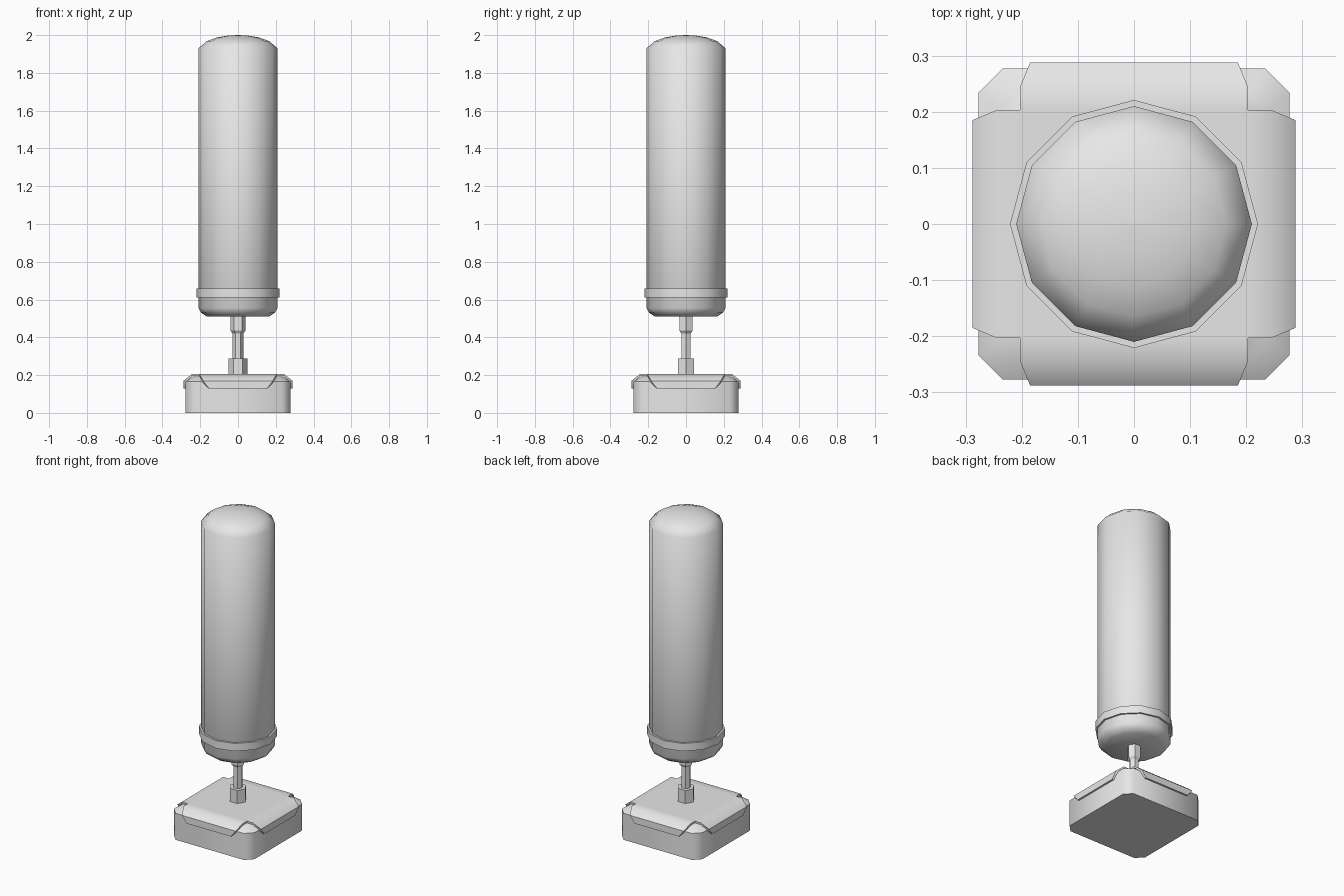
import bpy, bmesh
from math import pi, cos, sin, radians

cube = bpy.data.objects.get("Cube")
if cube:
    bpy.data.objects.remove(cube, do_unlink=True)

grey = bpy.data.materials.new("plain_grey")
grey.use_nodes = True
grey.diffuse_color = (0.8, 0.8, 0.8, 1)
grey.node_tree.nodes["Principled BSDF"].inputs["Base Color"].default_value = (0.8, 0.8, 0.8, 1)


def finish(bm, name, angle):
    """Turn a bmesh into a named object, smooth below the given angle."""
    bmesh.ops.remove_doubles(bm, verts=bm.verts, dist=0.0001)
    bmesh.ops.recalc_face_normals(bm, faces=bm.faces)
    mesh = bpy.data.meshes.new(name)
    bm.to_mesh(mesh)
    bm.free()
    mesh.materials.append(grey)
    obj = bpy.data.objects.new(name, mesh)
    bpy.context.collection.objects.link(obj)
    bpy.ops.object.select_all(action="DESELECT")
    obj.select_set(True)
    bpy.context.view_layer.objects.active = obj
    if angle:
        bpy.ops.object.shade_smooth_by_angle(angle=radians(angle))
    return obj


def loft(name, rings, angle):
    """Skin a stack of equal-length rings and cap both ends."""
    bm = bmesh.new()
    loops = [[bm.verts.new(p) for p in ring] for ring in rings]
    n = len(loops[0])
    for low, high in zip(loops, loops[1:]):
        for i in range(n):
            j = (i + 1) % n
            bm.faces.new((low[i], low[j], high[j], high[i]))
    bm.faces.new(loops[0][::-1])
    bm.faces.new(loops[-1])
    return finish(bm, name, angle)


def turned(name, profile, sides, angle):
    """Revolve (radius, height) pairs around the z axis."""
    rings = [[(r * cos(2 * pi * i / sides), r * sin(2 * pi * i / sides), z)
              for i in range(sides)] for r, z in profile]
    return loft(name, rings, angle)


def octagon(h, c, z):
    """Square ring of half width h with corners cut by c."""
    k = h - c
    return [(h, -k, z), (h, k, z), (k, h, z), (-k, h, z),
            (-h, k, z), (-h, -k, z), (-k, -h, z), (k, -h, z)]


# Weighted base block with cut corners
loft("base_block", [octagon(0.277, 0.043, 0), octagon(0.277, 0.043, 0.165),
                    octagon(0.238, 0.035, 0.193)], 50)

# Base cover: square top with a folded flap on each side
bm = bmesh.new()
half = 0.203
bm.faces.new([bm.verts.new((x * half, y * half, 0.205))
              for x, y in ((-1, -1), (1, -1), (1, 1), (-1, 1))])
flap = [(half, half, 0.205), (half, 0.245, 0.205), (0.185, 0.288, 0.17), (0.153, 0.288, 0.128)]
for turn in range(4):
    c, s = round(cos(turn * pi / 2)), round(sin(turn * pi / 2))
    rows = [[bm.verts.new((c * x - s * y, s * x + c * y, z)) for x in (-w, w)]
            for w, y, z in flap]
    for a, b in zip(rows, rows[1:]):
        bm.faces.new((a[0], a[1], b[1], b[0]))
bmesh.ops.remove_doubles(bm, verts=bm.verts, dist=0.0001)
bmesh.ops.recalc_face_normals(bm, faces=bm.faces)
if sum(f.normal.z for f in bm.faces) < 0:
    bmesh.ops.reverse_faces(bm, faces=bm.faces)
# Give the sheet thickness by extruding a lowered, inset copy
bm.normal_update()
shell = bmesh.ops.duplicate(bm, geom=bm.verts[:] + bm.edges[:] + bm.faces[:])
twin = shell["vert_map"]
rim = [e for e in shell["edge_map"] if isinstance(e, bmesh.types.BMEdge) and e.is_boundary]
originals = set(v for f in bm.faces[:17 - 4] for v in f.verts)
for e in {e for e in rim if e.verts[0] in originals}:
    a, b = e.verts
    bm.faces.new((a, b, twin[b], twin[a]))
for v in originals:
    w = twin[v]
    w.co.z -= 0.011 if v.co.z > 0.16 else 0
    for axis in (0, 1):
        if abs(w.co[axis]) > 0.28:
            w.co[axis] *= 0.277 / 0.288
finish(bm, "base_cover", 45)

# Hexagonal socket and post
turned("post_socket", [(0.05, 0.2), (0.05, 0.287)], 6, 0)
turned("post", [(0.028, 0.28), (0.028, 0.42), (0.04, 0.435), (0.04, 0.52)], 6, 0)

# Punching bag and its strap
turned("bag", [(0.165, 0.51), (0.195, 0.53), (0.21, 0.555), (0.21, 1.93), (0.165, 1.968),
               (0.11, 1.988), (0.055, 1.997), (0.002, 2.0)], 12, 65)
turned("bag_strap", [(0.221, 0.61), (0.221, 0.658)], 12, 40)
